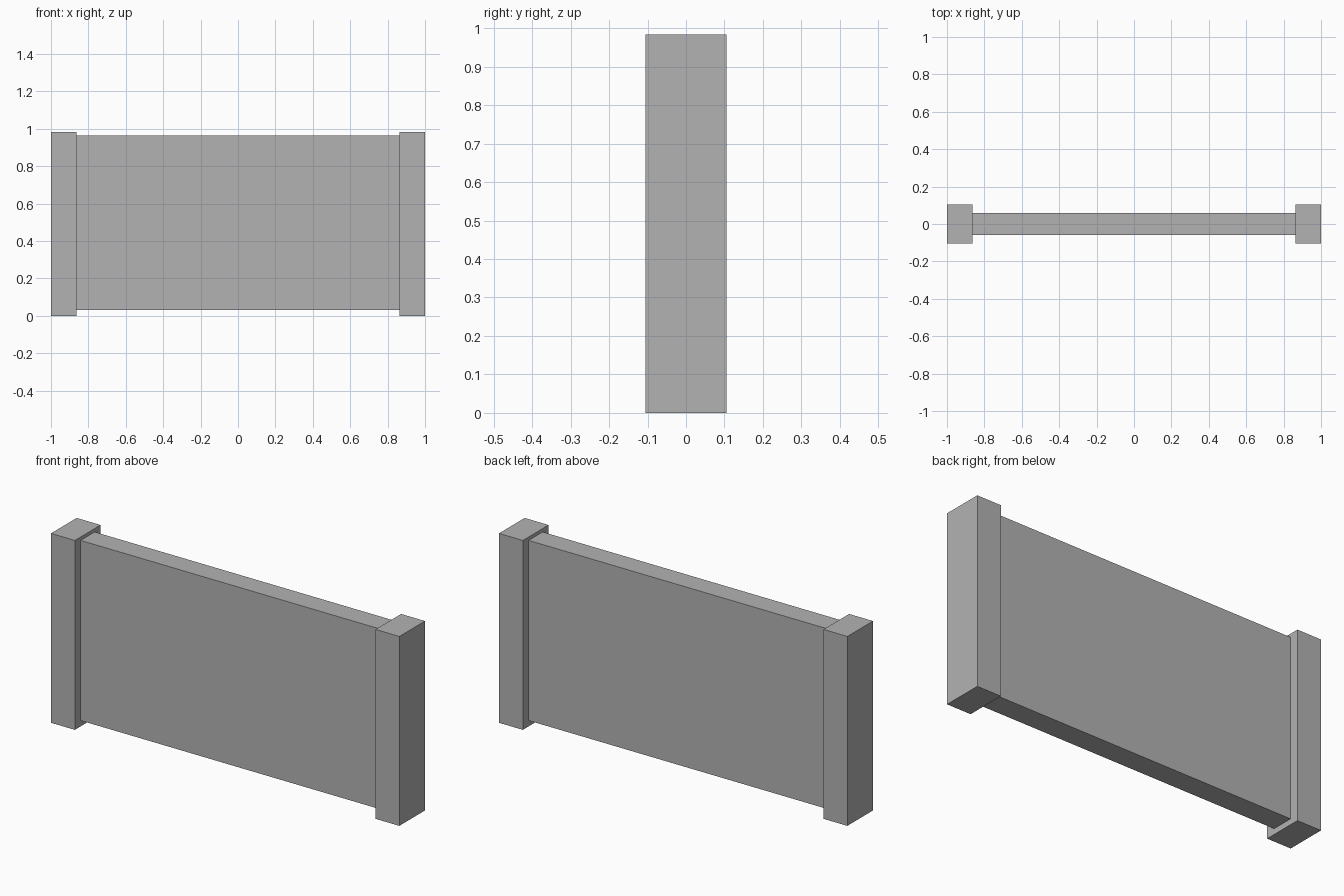
import bpy

# Remove the default cube
default = bpy.data.objects.get("Cube")
if default:
    bpy.data.objects.remove(default, do_unlink=True)

# Single flat grey
GREY = (0.45, 0.45, 0.45, 1.0)
grey = bpy.data.materials.new("plain_grey")
grey.use_nodes = True
grey.diffuse_color = GREY
grey.node_tree.nodes["Principled BSDF"].inputs["Base Color"].default_value = GREY


def box(name, center, size):
    """Add a sharp-edged box with its scale applied."""
    bpy.ops.mesh.primitive_cube_add(size=1, location=center)
    obj = bpy.context.object
    obj.name = name
    obj.scale = size
    bpy.ops.object.transform_apply(location=False, rotation=False, scale=True)
    obj.data.materials.append(grey)
    return obj


HEIGHT = 0.983      # full post height
POST_WIDTH = 0.137
POST_DEPTH = 0.21
PANEL_HEIGHT = 0.935
PANEL_DEPTH = 0.115

# End posts
for side, sign in (("left", 1), ("right", -1)):
    box(side + "_post", (sign * (1 - POST_WIDTH / 2), 0, HEIGHT / 2),
        (POST_WIDTH, POST_DEPTH, HEIGHT))

# Wall panel between the posts, clear of the ground and the post tops
box("wall_panel", (0, 0, 0.4975),
    (2 - 2 * POST_WIDTH, PANEL_DEPTH, PANEL_HEIGHT))
